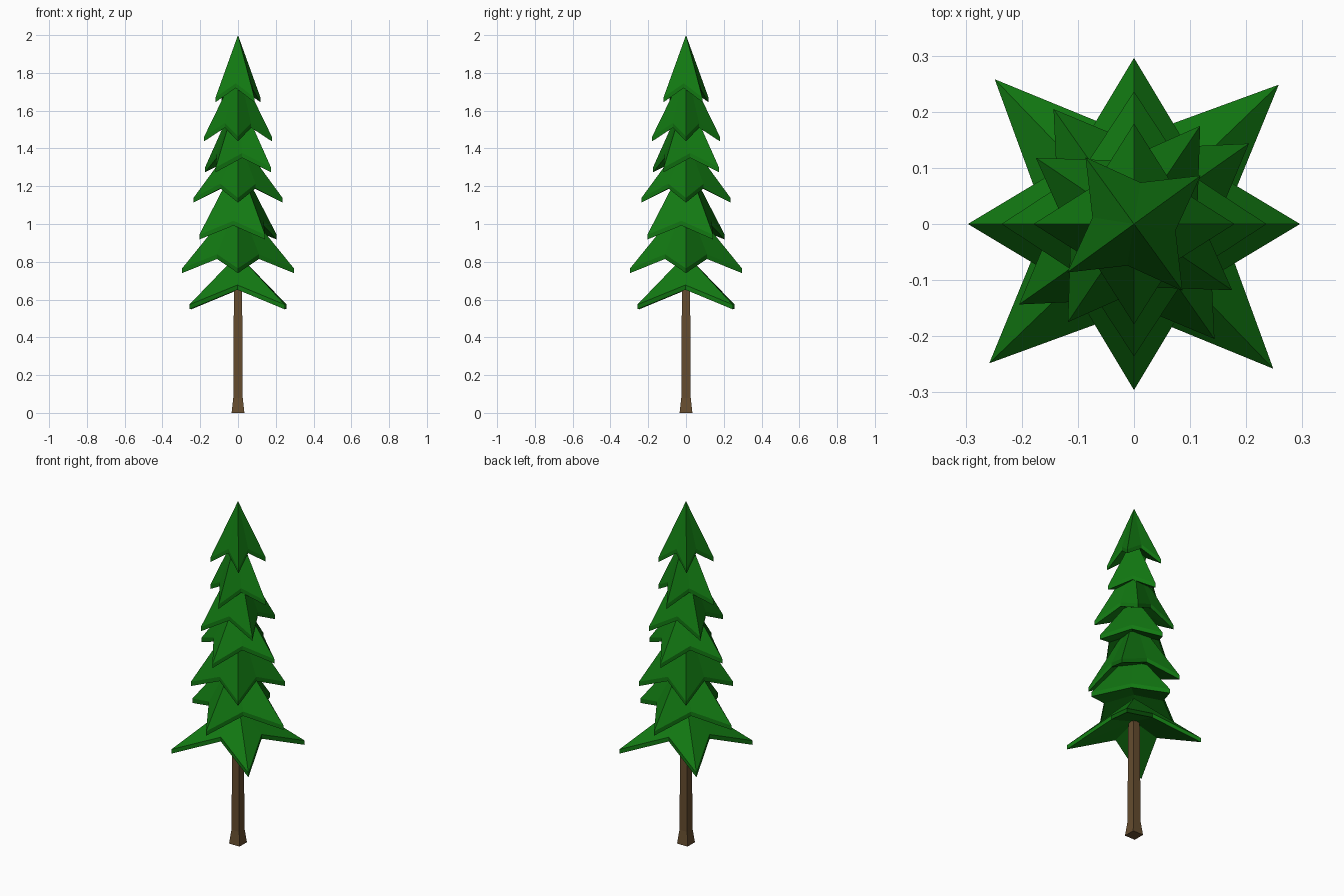
import bpy
import math

if "Cube" in bpy.data.objects:
    bpy.data.objects.remove(bpy.data.objects["Cube"])


def material(name, rgb):
    m = bpy.data.materials.new(name)
    m.diffuse_color = (*rgb, 1)
    m.use_nodes = True
    m.node_tree.nodes["Principled BSDF"].inputs["Base Color"].default_value = m.diffuse_color
    return m


GREEN = material("pine green", (0.006, 0.19, 0.006))
BROWN = material("bark brown", (0.13, 0.073, 0.028))


def add_mesh(name, verts, faces, mat):
    me = bpy.data.meshes.new(name)
    me.from_pydata(verts, [], faces)
    me.materials.append(mat)
    ob = bpy.data.objects.new(name, me)
    bpy.context.collection.objects.link(ob)
    return ob


def branch_tier(name, angle, tip_r, notch_r, tip_z, notch_z, apex_z):
    """Four-pointed drooping star: cone top, thin rim, shallow hollow underside."""
    thick = 0.025
    top, low = [], []
    for i in range(8):
        a = math.radians(angle + 45 * i)
        r, z = (tip_r, tip_z) if i % 2 == 0 else (notch_r, notch_z)
        x, y = r * math.cos(a), r * math.sin(a)
        top.append((x, y, z + thick))
        low.append((x, y, z))
    verts = top + low + [(0, 0, apex_z), (0, 0, notch_z + 0.045)]
    faces = []
    for i in range(8):
        j = (i + 1) % 8
        faces += [(i, j, 16), (8 + j, 8 + i, 17), (i, 8 + i, 8 + j, j)]
    return add_mesh(name, verts, faces, GREEN)


# Branch tiers, bottom to top: angle, tip radius, notch radius, tip z, notch z, apex z
tiers = [
    (43.9, 0.358, 0.155, 0.548, 0.652, 0.84),
    (0, 0.296, 0.157, 0.740, 0.815, 1.13),
    (35, 0.250, 0.137, 0.918, 0.992, 1.34),
    (0, 0.236, 0.132, 1.113, 1.188, 1.46),
    (-34, 0.211, 0.115, 1.274, 1.350, 1.69),
    (0, 0.179, 0.098, 1.438, 1.510, 1.83),
    (36, 0.147, 0.075, 1.645, 1.720, 2.00),
]
for n, t in enumerate(tiers, 1):
    branch_tier(f"branch_tier_{n}", *t)

# Square trunk with a flared foot: half width, height
rings = [(0.034, 0), (0.025, 0.08), (0.0235, 0.34), (0.021, 0.78)]
verts = [(sx * w, sy * w, z) for w, z in rings
         for sx, sy in ((-1, -1), (1, -1), (1, 1), (-1, 1))]
faces = [(3, 2, 1, 0), (12, 13, 14, 15)]
for k in range(3):
    for i in range(4):
        j = (i + 1) % 4
        faces.append((4 * k + i, 4 * k + j, 4 * k + 4 + j, 4 * k + 4 + i))
add_mesh("trunk", verts, faces, BROWN)
